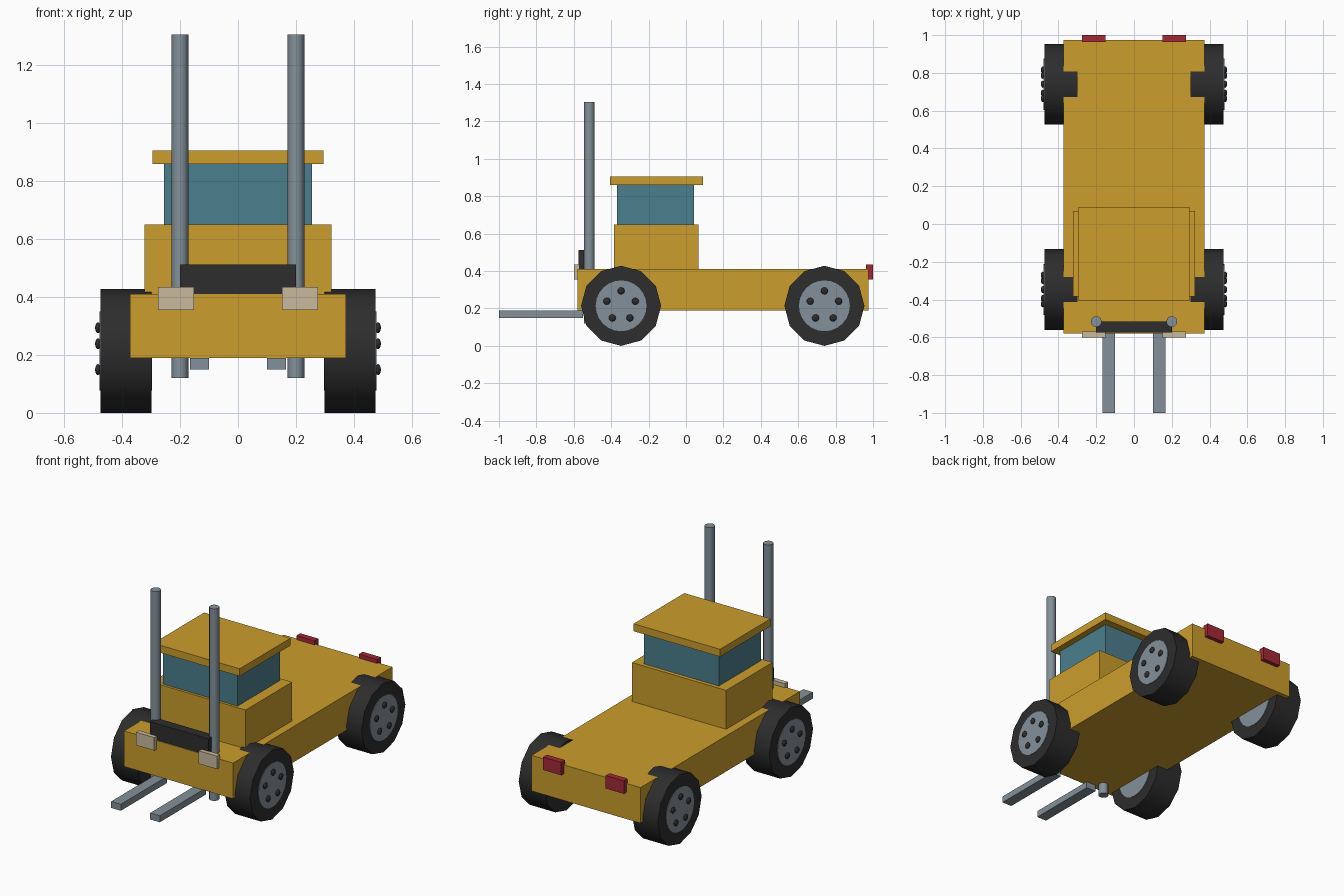
import bpy, math
from mathutils import Vector

if "Cube" in bpy.data.objects:
    bpy.data.objects.remove(bpy.data.objects["Cube"])


def material(name, rgb):
    m = bpy.data.materials.new(name)
    m.diffuse_color = (*rgb, 1)
    m.use_nodes = True
    m.node_tree.nodes["Principled BSDF"].inputs["Base Color"].default_value = m.diffuse_color
    return m


YELLOW = material("yellow_paint", (0.60, 0.34, 0.025))
GLASS = material("teal_glass", (0.07, 0.21, 0.265))
STEEL = material("grey_steel", (0.225, 0.28, 0.32))
BLACK = material("black_rubber", (0.026, 0.026, 0.026))
CREAM = material("cream_lamp", (0.58, 0.49, 0.34))
RED = material("red_lamp", (0.37, 0.022, 0.035))


def box(name, lo, hi, mat):
    """Box between two opposite corners."""
    lo, hi = Vector(lo), Vector(hi)
    bpy.ops.mesh.primitive_cube_add(size=1, location=(lo + hi) / 2)
    ob = bpy.context.object
    ob.name = name
    ob.scale = hi - lo
    bpy.ops.object.transform_apply(location=False, rotation=False)
    ob.data.materials.append(mat)
    return ob


def cylinder(name, center, radius, depth, sides, mat, along_x=False):
    """Cylinder along z, or along x with a vertex at the top."""
    rot = (0, math.pi / 2, 0) if along_x else (0, 0, 0)
    bpy.ops.mesh.primitive_cylinder_add(
        vertices=sides, radius=radius, depth=depth, location=center, rotation=rot)
    ob = bpy.context.object
    ob.name = name
    ob.data.materials.append(mat)
    bpy.ops.object.shade_smooth_by_angle(angle=math.radians(40))
    return ob


# Body
box("chassis", (-0.372, -0.58, 0.19), (0.372, 0.975, 0.41), YELLOW)
box("cab_base", (-0.322, -0.385, 0.40), (0.322, 0.068, 0.65), YELLOW)
box("cab_windows", (-0.255, -0.369, 0.65), (0.255, 0.044, 0.86), GLASS)
box("cab_roof", (-0.295, -0.405, 0.859), (0.295, 0.09, 0.905), YELLOW)
box("mast_crossbar", (-0.2, -0.575, 0.405), (0.2, -0.515, 0.512), BLACK)

for side, s in (("left", -1), ("right", 1)):
    # Lifting gear
    cylinder(f"{side}_mast", (s * 0.2, -0.517, 0.7125), 0.029, 1.185, 12, STEEL)
    box(f"{side}_fork", (s * 0.133 - 0.033, -1.0, 0.15),
        (s * 0.133 + 0.033, -0.55, 0.19), STEEL)

    # Lamps
    box(f"{side}_headlight", (s * 0.214 - 0.062, -0.6, 0.355),
        (s * 0.214 + 0.062, -0.57, 0.435), CREAM)
    box(f"{side}_tail_light", (s * 0.214 - 0.062, 0.963, 0.355),
        (s * 0.214 + 0.062, 1.0, 0.435), RED)

    # Wheels: tyre, rim through both faces, five nuts
    for end, y in (("front", -0.347), ("rear", 0.74)):
        hub = Vector((s * 0.387, y, 0.214))
        cylinder(f"{end}_{side}_tyre", hub, 0.214, 0.176, 12, BLACK, True)
        cylinder(f"{end}_{side}_rim", hub, 0.136, 0.182, 24, STEEL, True)
        for i in range(5):
            a = math.tau * i / 5
            pos = (s * 0.483, y + 0.08 * math.sin(a), 0.214 + 0.08 * math.cos(a))
            bpy.ops.mesh.primitive_uv_sphere_add(
                segments=10, ring_count=6, radius=0.019, location=pos)
            nut = bpy.context.object
            nut.name = f"{end}_{side}_nut_{i + 1}"
            nut.scale.x = 0.55
            nut.data.materials.append(BLACK)
            bpy.ops.object.shade_smooth()
